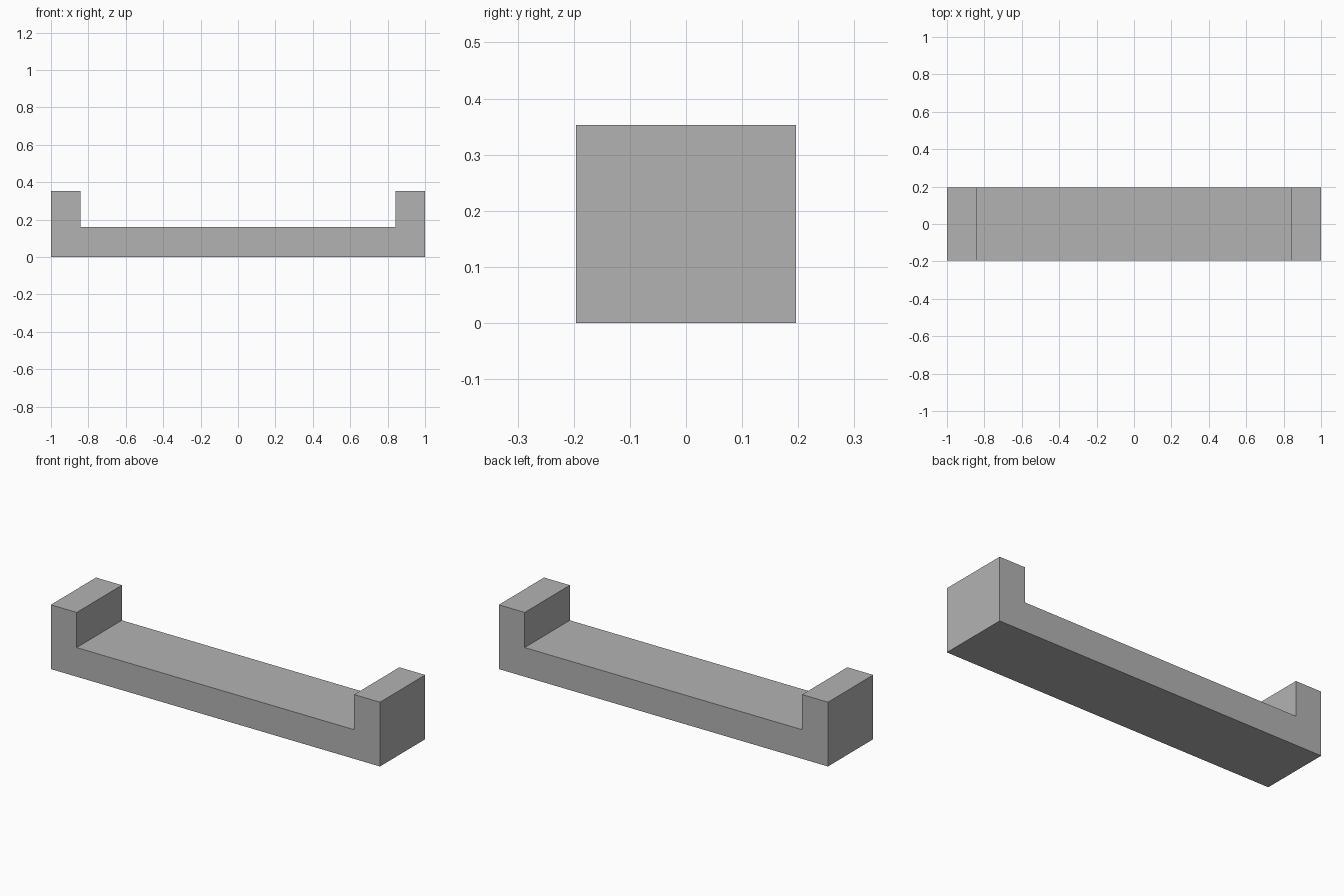
import bpy
import bmesh

cube = bpy.data.objects.get("Cube")
if cube:
    bpy.data.objects.remove(cube, do_unlink=True)

HALF_LENGTH, HALF_DEPTH = 1.0, 0.196
INNER_X, BASE_TOP, END_TOP = 0.843, 0.16, 0.353

# Plain grey material
grey = bpy.data.materials.new("grey")
grey.use_nodes = True
colour = (0.45, 0.45, 0.45, 1)
grey.diffuse_color = colour
grey.node_tree.nodes["Principled BSDF"].inputs["Base Color"].default_value = colour

# Channel profile: right half, then mirrored for the left half
half = [(HALF_LENGTH, 0), (HALF_LENGTH, END_TOP), (INNER_X, END_TOP), (INNER_X, BASE_TOP)]
profile = half + [(-x, z) for x, z in reversed(half)]

# Extrude the profile from front to back
bm = bmesh.new()
front = bm.faces.new([bm.verts.new((x, -HALF_DEPTH, z)) for x, z in profile])
result = bmesh.ops.extrude_face_region(bm, geom=[front], use_keep_orig=True)
back_verts = [v for v in result["geom"] if isinstance(v, bmesh.types.BMVert)]
bmesh.ops.translate(bm, verts=back_verts, vec=(0, 2 * HALF_DEPTH, 0))
bmesh.ops.recalc_face_normals(bm, faces=bm.faces)

mesh = bpy.data.meshes.new("channel_bracket")
bm.to_mesh(mesh)
bm.free()
mesh.materials.append(grey)
bracket = bpy.data.objects.new("channel_bracket", mesh)
bpy.context.collection.objects.link(bracket)
